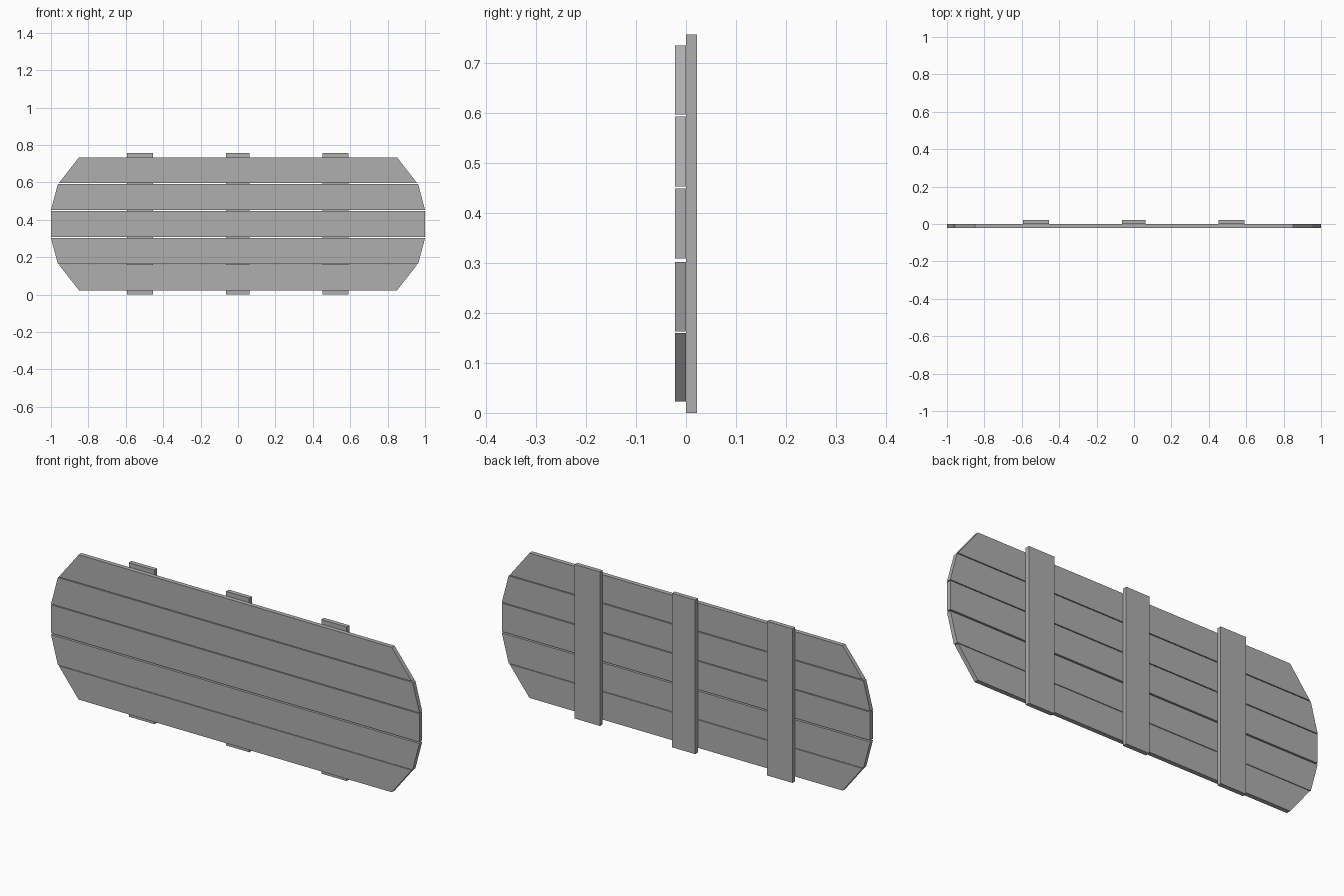
import bpy
import bmesh

if "Cube" in bpy.data.objects:
    bpy.data.objects.remove(bpy.data.objects["Cube"])

T = 0.0215      # board thickness
H = 0.756       # total height

# Dark grey for all boards
grey = bpy.data.materials.new("dark_grey")
grey.diffuse_color = (0.43, 0.43, 0.43, 1)
grey.use_nodes = True
grey.node_tree.nodes["Principled BSDF"].inputs["Base Color"].default_value = grey.diffuse_color


def board(name, outline, y0, y1):
    """Extrude an (x, z) outline from y0 to y1."""
    bm = bmesh.new()
    face = bm.faces.new([bm.verts.new((x, y0, z)) for x, z in outline])
    ext = bmesh.ops.extrude_face_region(bm, geom=[face])
    verts = [v for v in ext["geom"] if isinstance(v, bmesh.types.BMVert)]
    bmesh.ops.translate(bm, verts=verts, vec=(0, y1 - y0, 0))
    bmesh.ops.recalc_face_normals(bm, faces=bm.faces)
    mesh = bpy.data.meshes.new(name)
    bm.to_mesh(mesh)
    bm.free()
    mesh.materials.append(grey)
    bpy.context.collection.objects.link(bpy.data.objects.new(name, mesh))


def trapezoid(z0, half0, z1, half1):
    return [(-half0, z0), (half0, z0), (half1, z1), (-half1, z1)]


# Horizontal planks: bottom z, half width there, top z, half width there
planks = [
    ("bottom_plank", 0.023, 0.85, 0.160, 0.958),
    ("lower_plank", 0.163, 0.963, 0.302, 1.0),
    ("middle_plank", 0.309, 1.0, 0.448, 1.0),
    ("upper_plank", 0.452, 1.0, 0.592, 0.963),
    ("top_plank", 0.596, 0.958, 0.734, 0.85),
]
for name, *shape in planks:
    board(name, trapezoid(*shape), -T, 0)

# Vertical battens across the back
battens = [
    ("left_batten", -0.593, -0.454),
    ("centre_batten", -0.065, 0.061),
    ("right_batten", 0.452, 0.590),
]
for name, x0, x1 in battens:
    board(name, [(x0, 0), (x1, 0), (x1, H), (x0, H)], 0, T)
